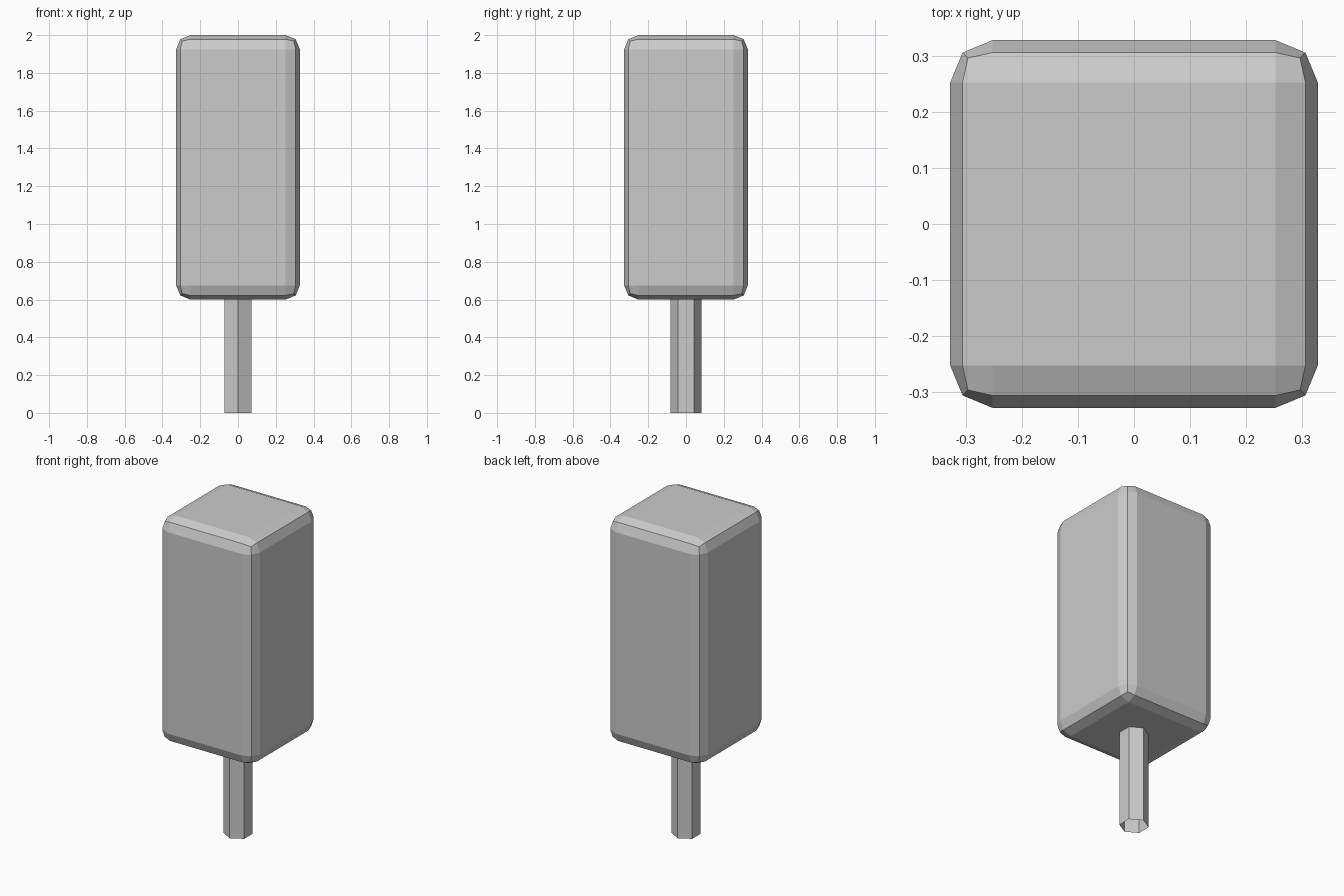
import bpy

if "Cube" in bpy.data.objects:
    bpy.data.objects.remove(bpy.data.objects["Cube"])

# Block-shaped body with a two-step rounded edge
bpy.ops.mesh.primitive_cube_add(size=1, location=(0, 0, 1.3))
body = bpy.context.object
body.name = "body"
body.scale = (0.655, 0.655, 1.4)
bpy.ops.object.transform_apply(location=False, rotation=False, scale=True)
bevel = body.modifiers.new("rounded_edges", "BEVEL")
bevel.width = 0.075
bevel.segments = 2

# Six-sided stick, an open tube with corners towards front and back
bpy.ops.mesh.primitive_cylinder_add(vertices=6, radius=0.083, depth=0.6,
                                    end_fill_type="NOTHING", location=(0, 0, 0.3))
bpy.context.object.name = "stick"
